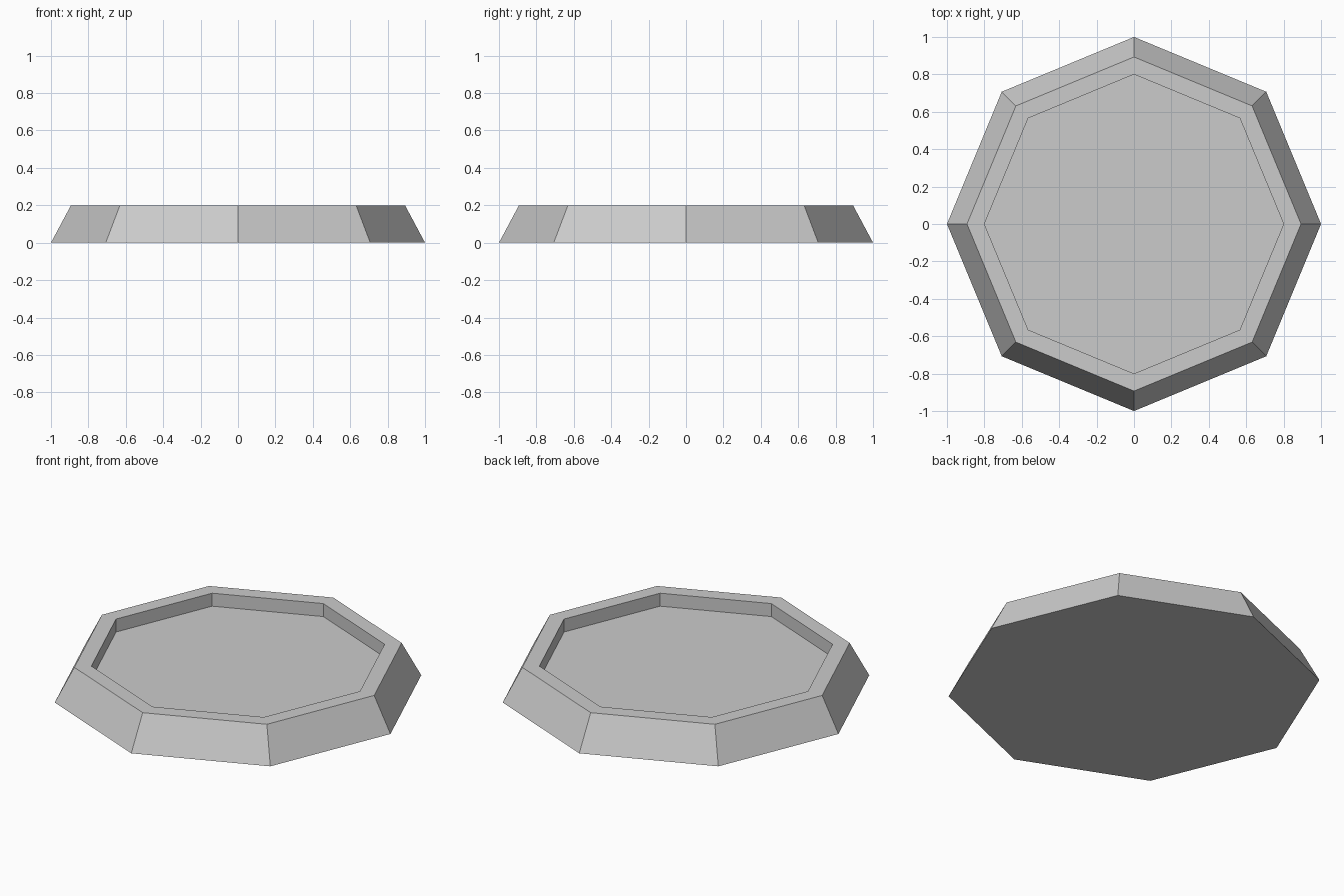
import bpy, bmesh
from math import cos, sin, tau

if "Cube" in bpy.data.objects:
    bpy.data.objects.remove(bpy.data.objects["Cube"])

SIDES = 8
# (radius, height) profile from base up, over the rim and down to the tray floor
PROFILE = [(1.0, 0.0), (0.893, 0.2), (0.8, 0.2), (0.8, 0.123)]

bm = bmesh.new()
rings = [[bm.verts.new((r * cos(tau * i / SIDES), r * sin(tau * i / SIDES), z))
          for i in range(SIDES)] for r, z in PROFILE]

# sloped outer sides, flat rim, upright inner wall
for low, high in zip(rings, rings[1:]):
    for i in range(SIDES):
        j = (i + 1) % SIDES
        bm.faces.new((low[i], low[j], high[j], high[i]))

# underside and recessed floor
bm.faces.new(rings[0][::-1])
bm.faces.new(rings[-1])
bmesh.ops.recalc_face_normals(bm, faces=bm.faces)

mesh = bpy.data.meshes.new("octagonal_tray")
bm.to_mesh(mesh)
bm.free()
bpy.context.collection.objects.link(bpy.data.objects.new("octagonal_tray", mesh))
